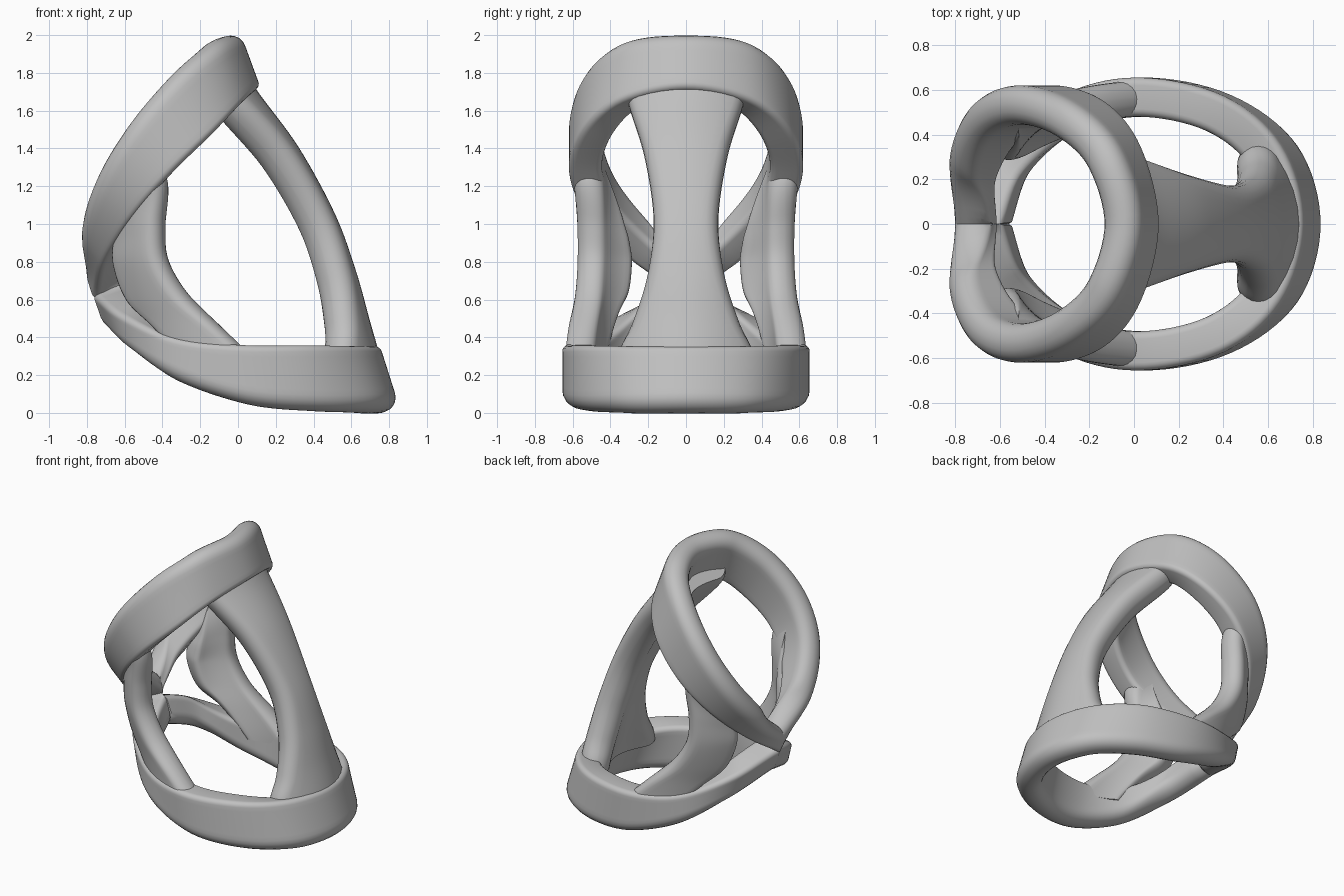
import bpy, bmesh, math
from mathutils import Vector

cube = bpy.data.objects.get("Cube")
if cube:
    bpy.data.objects.remove(cube)

grey = bpy.data.materials.new("light_grey")
grey.use_nodes = True
grey.diffuse_color = (0.53, 0.53, 0.53, 1)
grey.node_tree.nodes["Principled BSDF"].inputs["Base Color"].default_value = (0.53, 0.53, 0.53, 1)
parts = []


def smooth_path(points, steps=8):
    """Catmull-Rom curve through the points."""
    n = len(points)
    out = []
    for i in range(n - 1):
        p1, p2 = points[i], points[i + 1]
        p0 = points[i - 1] if i else 2 * p1 - p2
        p3 = points[i + 2] if i + 2 < n else 2 * p2 - p1
        for s in range(steps):
            t = s / steps
            out.append(0.5 * (2 * p1 + (p2 - p0) * t + (2 * p0 - 5 * p1 + 4 * p2 - p3) * t * t
                              + (3 * p1 - p0 - 3 * p2 + p3) * t ** 3))
    out.append(points[-1].copy())
    return out


def section(width, thick, ra, rb, flat=8, arc=5):
    """Rounded rectangle: distance across, depth below the outer surface."""
    pts = []
    corners = ((rb, width - rb, rb, 90), (rb, width - rb, thick - rb, 0),
               (ra, ra, thick - ra, -90), (ra, ra, ra, -180))
    for r, cx, cy, start in corners:
        for k in range(arc + 1):
            a = math.radians(start - 90 * k / arc)
            pts.append((cx + r * math.cos(a), cy - r * math.sin(a)))
    full = []
    for i, p in enumerate(pts):
        full.append(p)
        if i == 2 * arc + 1 or i == len(pts) - 1:
            q = pts[(i + 1) % len(pts)]
            for k in range(1, flat):
                f = k / flat
                full.append((p[0] + (q[0] - p[0]) * f, p[1] + (q[1] - p[1]) * f))
    return full


def band(name, rail_a, rail_m, rail_b, centre, thick, ra, rb, mitre=False):
    """Thick rounded strip whose outer face passes through three rails.
    A mitred strip starts and ends on the plane y = 0."""
    rails = [smooth_path(r) for r in (rail_a, rail_m, rail_b)]
    n = len(rails[0])

    def at(i, u):
        a, m, b = (r[i] for r in rails)
        c = 2 * m - (a + b) / 2
        return a * (1 - u) ** 2 + c * 2 * u * (1 - u) + b * u * u

    bm = bmesh.new()
    rows = []
    for i in range(n):
        nxt, prv = min(i + 1, n - 1), max(i - 1, 0)
        width = (rails[0][i] - rails[1][i]).length + (rails[1][i] - rails[2][i]).length
        row = []
        for across, depth in section(width, thick, ra, rb):
            u = across / width
            normal = (at(nxt, u) - at(prv, u)).cross(at(i, u + .01) - at(i, u - .01)).normalized()
            p = at(i, u)
            if normal.dot(p - centre) < 0:
                normal.negate()
            p = p - normal * depth
            if mitre:
                p.y = max(p.y, 0) if i < n / 2 else min(p.y, 0)
                if i in (0, n - 1):
                    p.y = 0
            row.append(bm.verts.new(p))
        rows.append(row)
    k = len(rows[0])
    for r, q in zip(rows, rows[1:]):
        for j in range(k):
            bm.faces.new((r[j], r[(j + 1) % k], q[(j + 1) % k], q[j]))
    bm.faces.new(rows[0])
    bm.faces.new(rows[-1])
    bmesh.ops.recalc_face_normals(bm, faces=bm.faces)
    mesh = bpy.data.meshes.new(name)
    bm.to_mesh(mesh)
    bm.free()
    mesh.materials.append(grey)
    obj = bpy.data.objects.new(name, mesh)
    bpy.context.collection.objects.link(obj)
    parts.append(obj)


def ring(name, half_depth, fullness, free_edge, window_edge):
    """Band looping from the pointed tip round the blunt side and back.
    Fullness holds the roundness of the blunt half and the pointed half."""
    def loop(profile):
        n = len(profile) - 1
        half = []
        for i, (x, z) in enumerate(profile):
            s = math.sin(math.pi * i / n) if i < n else 0
            half.append(Vector((x, half_depth * s ** fullness[i > n / 2], z)))
        return half[::-1] + [Vector((p.x, -p.y, p.z)) for p in half[1:]]
    a, b = loop(free_edge), loop(window_edge)
    m = [(p + q) / 2 for p, q in zip(a, b)]
    centre = sum(m, Vector()) / len(m)
    band(name, a, m, b, centre, 0.175, 0.08, 0.035, mitre=True)


# Slanted upper ring and flatter lower ring, meeting at the pointed side
ring("upper_ring", 0.62, (0.84, 1.05),
     [(.01, 2.02), (-.09, 1.98), (-.315, 1.81), (-.57, 1.53), (-.76, 1.23), (-.855, .95), (-.82, .78)],
     [(.12, 1.72), (.04, 1.65), (-.12, 1.49), (-.35, 1.27), (-.55, 1.04), (-.70, .80), (-.765, .60)])
ring("lower_ring", 0.655, (0.9, 1.0),
     [(.855, .03), (.75, .022), (.45, .015), (.05, .045), (-.34, .165), (-.59, .32), (-.70, .43)],
     [(.75, .36), (.65, .36), (.39, .36), (.0, .36), (-.34, .40), (-.64, .53), (-.77, .63)])

# Waisted strut on the tall side: x, z and half width along its length
core = Vector((-.1, 0, .8))
strut = [(.06, 1.77, .32), (.12, 1.68, .345), (.325, 1.4, .255), (.515, 1.05, .2),
         (.625, .75, .235), (.695, .5, .315), (.735, .36, .385), (.755, .28, .41)]
mid = [Vector((x, 0, z)) for x, z, w in strut]
sides = [[Vector((x - 1.1 * w * w, s * w, z)) for x, z, w in strut] for s in (-1, 1)]
band("long_strut", sides[0], mid, sides[1], core, 0.2, 0.095, 0.095)

# Curved side struts joining the rings, flaring at both ends
inner = [(-.62, .53, 1.22), (-.64, .45, 1.06), (-.675, .36, .92), (-.68, .345, .78),
         (-.61, .38, .59), (-.47, .47, .45), (-.31, .55, .27)]
outer = [(-.43, .612, 1.37), (-.385, .605, 1.22), (-.425, .6, 1.0), (-.41, .6, .8),
         (-.3, .61, .62), (-.1, .635, .45), (.1, .648, .28)]
for side, s in (("left", 1), ("right", -1)):
    a = [Vector((x, s * y, z)) for x, y, z in inner]
    b = [Vector((x, s * y, z)) for x, y, z in outer]
    m = [(p + q) / 2 + Vector((-.02, s * .025, 0)) for p, q in zip(a, b)]
    band(side + "_side_strut", a, m, b, core, 0.16, 0.05, 0.075)

bpy.ops.object.select_all(action="DESELECT")
for o in parts:
    o.select_set(True)
bpy.context.view_layer.objects.active = parts[0]
bpy.ops.object.shade_smooth_by_angle(angle=math.radians(40))
